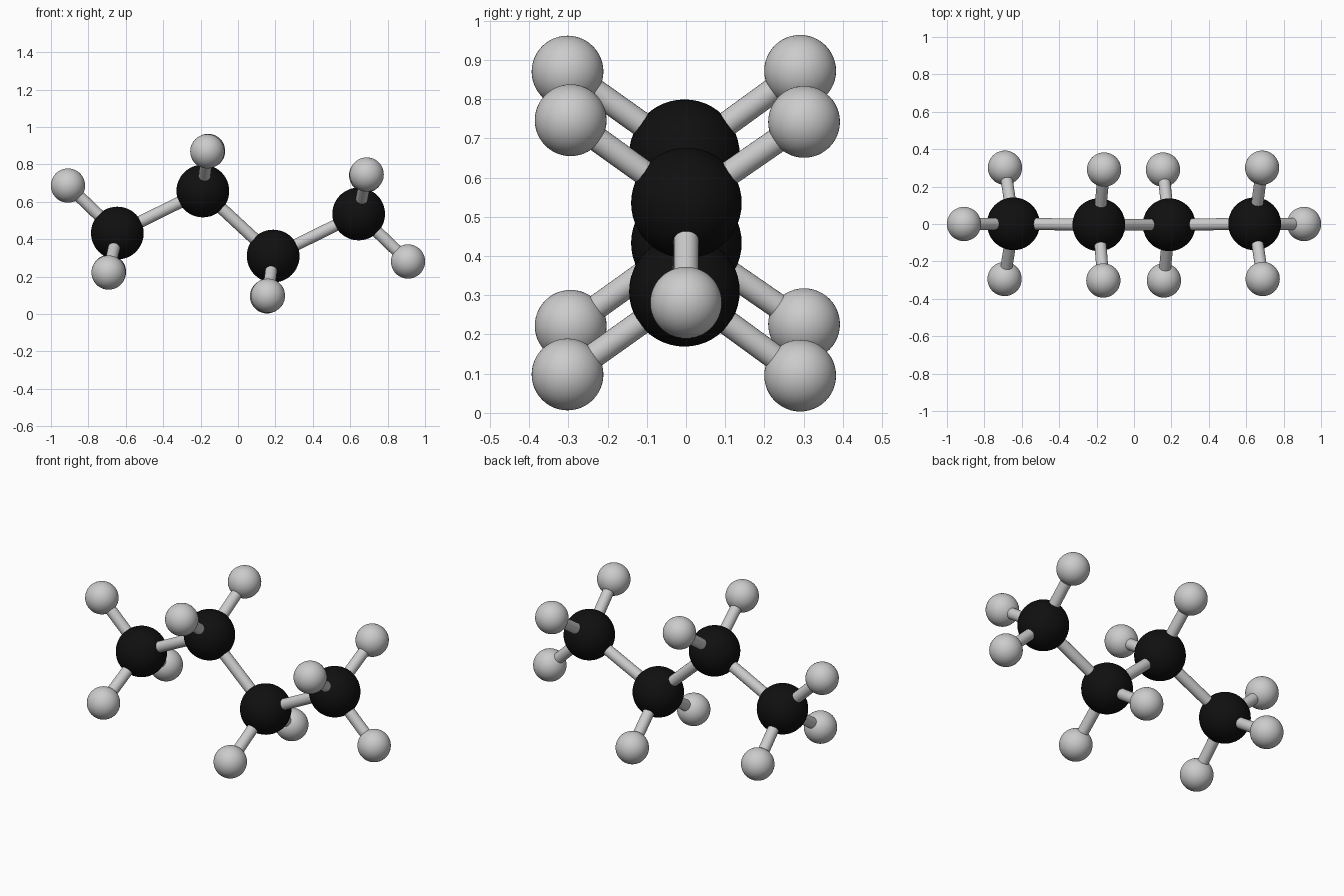
import bpy
from mathutils import Vector

if "Cube" in bpy.data.objects:
    bpy.data.objects.remove(bpy.data.objects["Cube"])


def material(name, colour):
    mat = bpy.data.materials.new(name)
    mat.diffuse_color = colour
    mat.use_nodes = True
    mat.node_tree.nodes["Principled BSDF"].inputs["Base Color"].default_value = mat.diffuse_color
    return mat


BLACK = material("carbon_black", (0.005, 0.005, 0.005, 1))


def atom(name, pos, radius, mat=None):
    bpy.ops.mesh.primitive_uv_sphere_add(segments=48, ring_count=24, radius=radius, location=pos)
    ob = bpy.context.object
    ob.name = name
    bpy.ops.object.shade_smooth()
    if mat:
        ob.data.materials.append(mat)


def bond(name, a, b):
    a, b = Vector(a), Vector(b)
    d = b - a
    bpy.ops.mesh.primitive_cylinder_add(vertices=24, radius=0.032, depth=d.length, location=(a + b) / 2)
    ob = bpy.context.object
    ob.name = name
    ob.rotation_mode = 'QUATERNION'
    ob.rotation_quaternion = d.to_track_quat('Z', 'Y')
    bpy.ops.object.shade_smooth_by_angle()


# Zigzag chain of carbons
carbons = [(-0.645, 0.001, 0.433), (-0.188, -0.004, 0.658),
           (0.188, -0.004, 0.310), (0.645, 0.001, 0.535)]

# Hydrogens attached to each carbon
hydrogens = [
    [(-0.909, 0, 0.687), (-0.690, 0.301, 0.226), (-0.692, -0.294, 0.222)],
    [(-0.160, 0.291, 0.872), (-0.164, -0.302, 0.870)],
    [(0.155, 0.291, 0.095), (0.160, -0.302, 0.098)],
    [(0.909, 0, 0.281), (0.685, 0.301, 0.742), (0.688, -0.294, 0.746)],
]

for i, c in enumerate(carbons):
    atom(f"carbon_{i + 1}", c, 0.141, BLACK)
    if i:
        bond(f"carbon_bond_{i}", carbons[i - 1], c)
    for j, h in enumerate(hydrogens[i]):
        atom(f"hydrogen_{i + 1}_{j + 1}", h, 0.0915)
        bond(f"hydrogen_bond_{i + 1}_{j + 1}", c, h)
